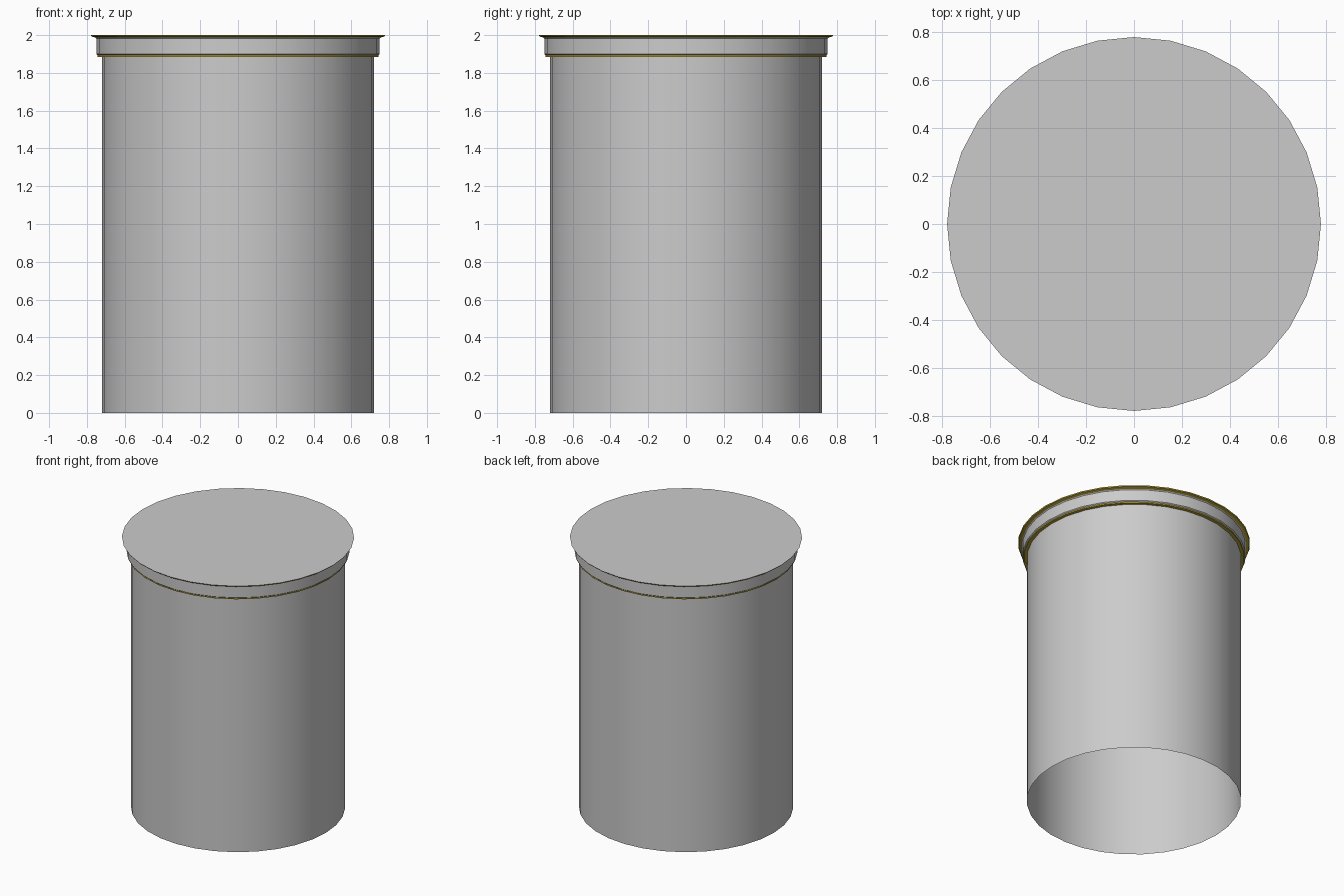
import bpy, bmesh, math

if "Cube" in bpy.data.objects:
    bpy.data.objects.remove(bpy.data.objects["Cube"])

SIDES = 32

gold = bpy.data.materials.new("gold_trim")
gold.diffuse_color = (0.50, 0.38, 0.04, 1)
gold.use_nodes = True
gold.node_tree.nodes["Principled BSDF"].inputs["Base Color"].default_value = gold.diffuse_color


def lathe(name, profile, cap=False, mat=None):
    """Revolve (radius, z) points around z; optionally close the last ring."""
    bm = bmesh.new()
    rings = []
    for r, z in profile:
        rings.append([bm.verts.new((r * math.cos(2 * math.pi * i / SIDES),
                                    r * math.sin(2 * math.pi * i / SIDES), z))
                      for i in range(SIDES)])
    for a, b in zip(rings, rings[1:]):
        for i in range(SIDES):
            j = (i + 1) % SIDES
            bm.faces.new((a[i], a[j], b[j], b[i]))
    if cap:
        bm.faces.new(rings[-1])
    mesh = bpy.data.meshes.new(name)
    bm.to_mesh(mesh)
    bm.free()
    obj = bpy.data.objects.new(name, mesh)
    bpy.context.collection.objects.link(obj)
    if mat:
        mesh.materials.append(mat)
    bpy.ops.object.select_all(action='DESELECT')
    obj.select_set(True)
    bpy.context.view_layer.objects.active = obj
    bpy.ops.object.shade_smooth_by_angle(angle=math.radians(30))
    return obj


# Open-bottomed body wall
lathe("body", [(0.72, 0), (0.72, 1.885)])
# Gold trim under the collar
lathe("lower_trim", [(0.72, 1.885), (0.743, 1.885), (0.743, 1.894)], mat=gold)
# Collar band
lathe("collar", [(0.743, 1.894), (0.75, 1.90), (0.75, 1.982), (0.755, 1.987)])
# Gold lip flaring out to the top edge
lathe("upper_trim", [(0.755, 1.987), (0.775, 1.993), (0.78, 2.0)], mat=gold)
# Flat top
lathe("top", [(0.78, 2.0)], cap=True)
